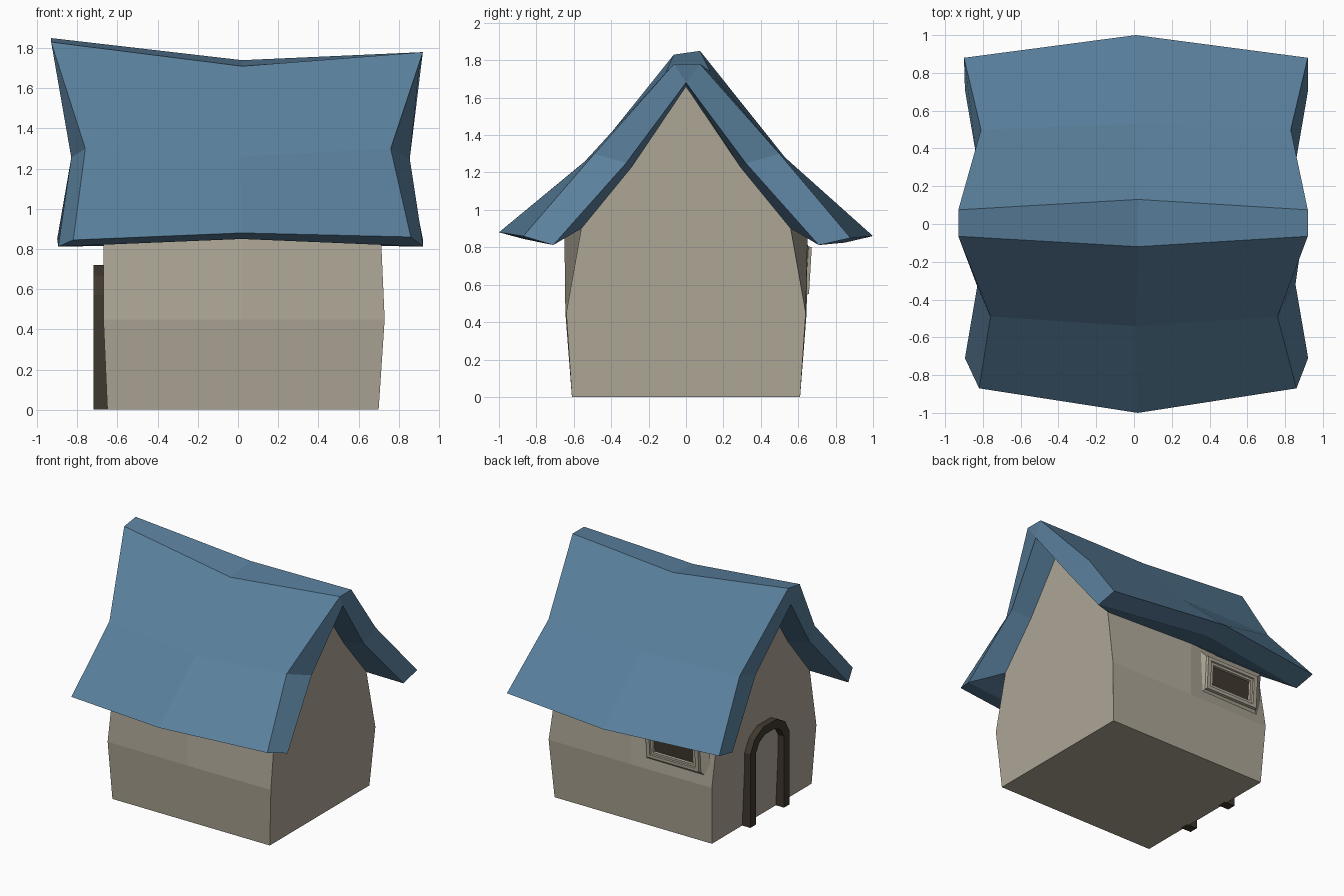
import bpy, bmesh

if "Cube" in bpy.data.objects:
    bpy.data.objects.remove(bpy.data.objects["Cube"])


def material(name, rgb):
    lin = [((c / 255 + 0.055) / 1.055) ** 2.4 for c in rgb]
    m = bpy.data.materials.new(name)
    m.diffuse_color = (*lin, 1)
    m.use_nodes = True
    m.node_tree.nodes["Principled BSDF"].inputs["Base Color"].default_value = m.diffuse_color
    return m


PLASTER = material("plaster", (173, 166, 150))
BLUE = material("roof blue", (90, 128, 157))
DARK = material("dark wood", (63, 56, 46))


def skin(bm, rings, closed):
    """Join neighbouring rings of points with quads; returns the vertex rings."""
    vs = [[bm.verts.new(p) for p in r] for r in rings]
    for a, b in zip(vs, vs[1:]):
        n = len(a)
        for i in range(n if closed else n - 1):
            j = (i + 1) % n
            bm.faces.new((a[i], a[j], b[j], b[i]))
    return vs


def finish(bm, name, *mats):
    bmesh.ops.remove_doubles(bm, verts=bm.verts, dist=0.0005)
    bmesh.ops.recalc_face_normals(bm, faces=bm.faces)
    me = bpy.data.meshes.new(name)
    bm.to_mesh(me)
    bm.free()
    ob = bpy.data.objects.new(name, me)
    bpy.context.collection.objects.link(ob)
    for m in mats:
        me.materials.append(m)
    return ob


def gable(half):
    """Mirror a half profile (x, y, z) from the front side to the back."""
    return half + [(x, -y, z) for x, y, z in reversed(half)]


# House walls: pentagon-like gable section, bulging in the middle
end = [(0.61, 0), (0.64, 0.45), (0.56, 0.90), (0.29, 1.23), (0, 1.66)]
mid = [(0.61, 0), (0.645, 0.45), (0.65, 0.86), (0.29, 1.23), (0, 1.58)]
sections = [
    gable([(x, -y, z) for x, (y, z) in zip(xs, prof)])
    for xs, prof in (((-0.65, -0.67, -0.67, -0.67, -0.68), end),
                     ((0.02,) * 5, mid),
                     ((0.70, 0.73, 0.71, 0.70, 0.69), end))]
bm = bmesh.new()
vs = skin(bm, sections, True)
bm.faces.new(vs[0])
bm.faces.new(vs[-1])
finish(bm, "walls", PLASTER)

# Roof: sagging outer shell, end faces, and undersides running in to the walls
outer_l = [(-0.82, -0.87, 0.845), (-0.76, -0.49, 1.30), (-0.93, -0.065, 1.83),
           (-0.93, 0.075, 1.85), (-0.81, 0.50, 1.30), (-0.90, 0.88, 0.85)]
outer_m = [(0.02, -1.0, 0.88), (0.01, -0.54, 1.26), (0.02, -0.12, 1.71),
           (0.02, 0.13, 1.74), (0.01, 0.53, 1.28), (0.01, 1.0, 0.86)]
outer_r = [(0.86, -0.87, 0.86), (0.76, -0.49, 1.30), (0.92, -0.065, 1.78),
           (0.92, 0.075, 1.78), (0.83, 0.50, 1.30), (0.92, 0.88, 0.85)]
inner_l = gable([(-0.895, -0.71, 0.812), (-0.83, -0.33, 1.255), (-0.90, 0, 1.69)])
inner_r = gable([(0.922, -0.71, 0.812), (0.855, -0.32, 1.25), (0.90, 0, 1.68)])
wall_l, wall_m, wall_r = [s[2:8] for s in sections]
bm = bmesh.new()
vs = skin(bm, [wall_l, inner_l, outer_l, outer_m, outer_r, inner_r, wall_r], False)
for k, y, z in ((0, -0.85, 0.85), (-1, 0.85, 0.825)):
    wl, il, ol, om, orr, ir, wr = [r[k] for r in vs]
    im = bm.verts.new((0.02, y, z))
    wm = bm.verts.new(wall_m[k])
    for f in ((ol, om, im, il), (om, orr, ir, im), (il, im, wm, wl), (im, ir, wr, wm)):
        bm.faces.new(f)
finish(bm, "roof", BLUE)

# Door frame: faceted arch band standing proud of the left gable
half_out = [(0.24, 0), (0.24, 0.57), (0.185, 0.665), (0.085, 0.72)]
half_in = [(0.172, 0), (0.172, 0.55), (0.13, 0.62), (0.062, 0.655)]


def arch(x, half):
    return gable([(x, -y, z) for y, z in half])


bm = bmesh.new()
loops = [arch(-0.63, half_out), arch(-0.72, half_out),
         arch(-0.72, half_in), arch(-0.63, half_in)]
vs = skin(bm, loops + [loops[0]], False)
for i in (0, -1):
    bm.faces.new([r[i] for r in vs[:4]])
finish(bm, "door_frame", DARK)


# Back window: sloped surround, stepped frame, dark recessed pane
def rect(w, h, y):
    return [(-0.345 + sx * w, y + 0.06 * sz * h, 0.675 + sz * h)
            for sx, sz in ((-1, -1), (1, -1), (1, 1), (-1, 1))]


bm = bmesh.new()
vs = skin(bm, [rect(w, h, y) for w, h, y in (
    (0.29, 0.19, 0.615), (0.23, 0.13, 0.647), (0.225, 0.125, 0.665),
    (0.195, 0.100, 0.665), (0.19, 0.096, 0.656), (0.17, 0.078, 0.656),
    (0.165, 0.073, 0.643))], True)
pane = bm.faces.new(vs[-1])
pane.material_index = 1
finish(bm, "window", PLASTER, DARK)
